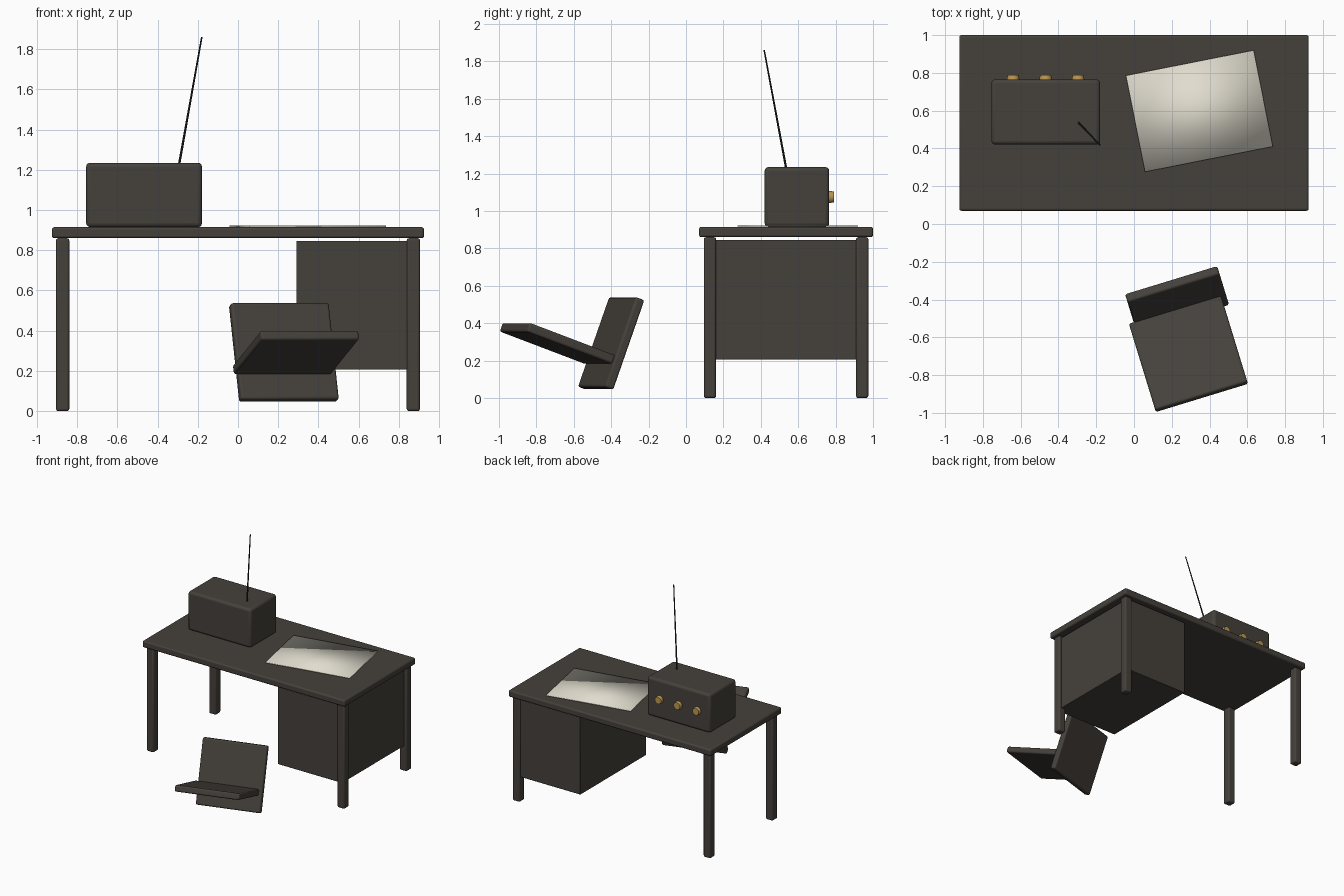
import bpy
import math
from mathutils import Vector, Matrix

if "Cube" in bpy.data.objects:
    bpy.data.objects.remove(bpy.data.objects["Cube"])


def material(name, rgb):
    m = bpy.data.materials.new(name)
    m.diffuse_color = (*rgb, 1)
    m.use_nodes = True
    m.node_tree.nodes["Principled BSDF"].inputs["Base Color"].default_value = m.diffuse_color
    return m


WOOD = material("dark brown", (0.060, 0.052, 0.044))
PAPER = material("ivory", (0.75, 0.72, 0.62))
BRASS = material("brass", (0.50, 0.31, 0.08))
STEEL = material("black metal", (0.025, 0.024, 0.023))


def box(name, size, loc, mat=WOOD, bevel=0.0, rot=(0, 0, 0)):
    """Box with optional rounded edges."""
    bpy.ops.mesh.primitive_cube_add(size=1, location=loc, rotation=rot)
    ob = bpy.context.object
    ob.name = name
    ob.scale = size
    bpy.ops.object.transform_apply(location=False, rotation=False, scale=True)
    ob.data.materials.append(mat)
    if bevel:
        mod = ob.modifiers.new("rounded edges", 'BEVEL')
        mod.width = bevel
        mod.segments = 3
        bpy.ops.object.shade_smooth_by_angle(angle=math.radians(40))
    return ob


def rod(name, start, end, r1, r2, mat, sides):
    """Tapered cylinder running between two points."""
    a, b = Vector(start), Vector(end)
    d = b - a
    bpy.ops.mesh.primitive_cone_add(vertices=sides, radius1=r1, radius2=r2,
                                    depth=d.length, location=(a + b) / 2)
    ob = bpy.context.object
    ob.name = name
    ob.rotation_euler = d.to_track_quat('Z', 'Y').to_euler()
    ob.data.materials.append(mat)
    bpy.ops.object.shade_smooth_by_angle(angle=math.radians(40))
    return ob


# Desk: top, four legs, side cabinet
DESK_Y = 0.535
box("desk_top", (1.85, 0.93, 0.055), (0, DESK_Y, 0.8875), bevel=0.012)
for sx, side in ((-1, "left"), (1, "right")):
    for sy, end in ((-1, "front"), (1, "back")):
        box(f"desk_leg_{end}_{side}", (0.066, 0.066, 0.86),
            (sx * 0.872, DESK_Y + sy * 0.407, 0.43), bevel=0.012)
box("desk_cabinet", (0.59, 0.86, 0.64), (0.585, DESK_Y, 0.526), bevel=0.005)

# Sheet of paper, softly shaded over its edges
sheet = box("paper_sheet", (0.69, 0.52, 0.007), (0.346, 0.598, 0.9195), PAPER,
            rot=(0, 0, math.radians(11.2)))
bpy.ops.object.shade_smooth()

# Radio: case, knobs on the back, antenna
box("radio_case", (0.576, 0.345, 0.32), (-0.467, 0.593, 1.075), bevel=0.02)
for i in range(3):
    x = -0.64 + 0.172 * i
    rod(f"radio_knob_{i + 1}", (x, 0.76, 1.075), (x, 0.79, 1.075),
        0.034, 0.029, BRASS, 16)
rod("radio_antenna", (-0.294, 0.537, 1.22), (-0.18, 0.418, 1.86),
    0.006, 0.004, STEEL, 8)

# Chair: seat and backrest, tipped back together and turned
TIP = (math.radians(-20), 0, math.radians(17))
box("chair_backrest", (0.51, 0.05, 0.51), (0.228, -0.40, 0.292),
    bevel=0.012, rot=TIP)
box("chair_seat", (0.51, 0.51, 0.05), (0.288, -0.687, 0.292),
    bevel=0.012, rot=TIP)
